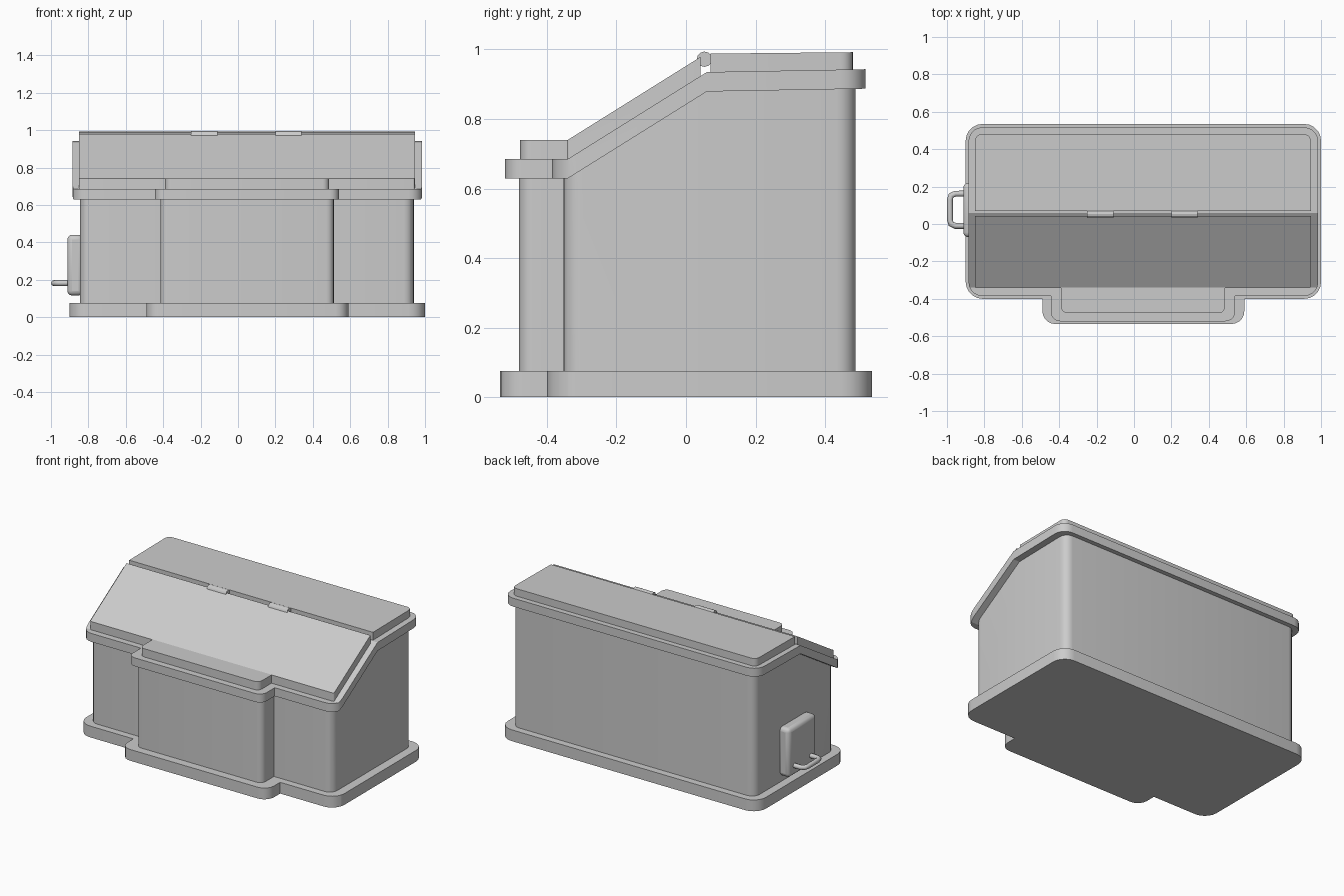
import bpy, bmesh, math
from mathutils import Vector

if "Cube" in bpy.data.objects:
    bpy.data.objects.remove(bpy.data.objects["Cube"])

FOLD_LOW, FOLD_HIGH = -0.34, 0.06


def roof(y):
    """Height of the rim's upper surface: flat, sloped, nearly flat."""
    if y <= FOLD_LOW:
        return 0.685
    if y <= FOLD_HIGH:
        return 0.685 + (y - FOLD_LOW) * 0.25 / (FOLD_HIGH - FOLD_LOW)
    return 0.935 + (y - FOLD_HIGH) * 0.018


def rounded(corners, steps=5):
    """Round each (x, y, radius) corner of an outline."""
    out = []
    n = len(corners)
    for i, (x, y, r) in enumerate(corners):
        p = Vector((x, y))
        if r == 0:
            out.append(p)
            continue
        a = (Vector(corners[i - 1][:2]) - p).normalized() * r
        b = (Vector(corners[(i + 1) % n][:2]) - p).normalized() * r
        for k in range(steps + 1):
            t = k / steps * math.pi / 2
            out.append(p + a * (1 - math.sin(t)) + b * (1 - math.cos(t)))
    return out


def box_outline(x0, x1, y0, y1, r):
    return rounded([(x0, y0, r), (x1, y0, r), (x1, y1, r), (x0, y1, r)])


def tee_outline(x0, x1, yf, yb, bx0, bx1, yn, r, rb):
    """Rectangle with a projecting bay at the front."""
    return rounded([(x0, yf, r), (bx0, yf, 0), (bx0, yn, rb), (bx1, yn, rb),
                    (bx1, yf, 0), (x1, yf, r), (x1, yb, r), (x0, yb, r)])


def prism(name, outline, low, high):
    """Extrude an outline between two height functions of y, folded like the roof."""
    bm = bmesh.new()
    face = bm.faces.new([bm.verts.new((p.x, p.y, 0)) for p in outline])
    ext = bmesh.ops.extrude_face_region(bm, geom=[face])
    for v in ext["geom"]:
        if isinstance(v, bmesh.types.BMVert):
            v.co.z = 1
    for y in (FOLD_LOW, FOLD_HIGH):
        bmesh.ops.bisect_plane(bm, geom=bm.verts[:] + bm.edges[:] + bm.faces[:],
                               plane_co=(0, y, 0), plane_no=(0, 1, 0))
    for v in bm.verts:
        v.co.z = high(v.co.y) if v.co.z > 0.5 else low(v.co.y)
    bmesh.ops.recalc_face_normals(bm, faces=bm.faces[:])
    me = bpy.data.meshes.new(name)
    bm.to_mesh(me)
    bm.free()
    ob = bpy.data.objects.new(name, me)
    bpy.context.collection.objects.link(ob)
    return ob


# Base slab, body and folded rim
prism("base", tee_outline(-0.90, 1.0, -0.40, 0.535, -0.49, 0.59, -0.535, 0.09, 0.07),
      lambda y: 0, lambda y: 0.075)
prism("body", tee_outline(-0.845, 0.94, -0.353, 0.488, -0.415, 0.512, -0.48, 0.055, 0.04),
      lambda y: 0.07, lambda y: roof(y) - 0.03)
prism("roof_rim", tee_outline(-0.885, 0.985, -0.385, 0.517, -0.445, 0.54, -0.52, 0.075, 0.05),
      lambda y: roof(y) - 0.056, roof)

# Hinged front lid and fixed rear lid
prism("front_lid", rounded([(-0.85, -0.343, 0.01), (-0.39, -0.343, 0), (-0.39, -0.477, 0.035),
                            (0.487, -0.477, 0.035), (0.487, -0.343, 0), (0.945, -0.343, 0.01),
                            (0.945, 0.042, 0), (-0.85, 0.042, 0)]),
      lambda y: roof(y) - 0.01, lambda y: roof(y) + 0.055)
prism("rear_lid", rounded([(-0.85, 0.07, 0), (0.945, 0.07, 0),
                           (0.945, 0.48, 0.035), (-0.85, 0.48, 0.035)]),
      lambda y: roof(y) - 0.01, lambda y: 0.988 + 0.01 * (y - 0.07))

# Hinge barrels
for side, x in (("left", -0.18), ("right", 0.27)):
    bpy.ops.mesh.primitive_cylinder_add(vertices=12, radius=0.022, depth=0.14,
                                        location=(x, 0.053, 0.972),
                                        rotation=(0, math.pi / 2, 0))
    bpy.context.object.name = side + "_hinge"

# Side box with softened edges
bpy.ops.mesh.primitive_cube_add(size=1, location=(-0.87, 0.075, 0.278))
side_box = bpy.context.object
side_box.name = "side_box"
side_box.scale = (0.085, 0.29, 0.325)
bpy.ops.object.transform_apply(location=False, rotation=False, scale=True)
bev = side_box.modifiers.new("soft_edges", "BEVEL")
bev.width, bev.segments = 0.025, 3

# Looped handle
path = [(-0.89, -0.01), (-0.955, -0.01), (-0.978, 0.0), (-0.984, 0.022),
        (-0.984, 0.13), (-0.978, 0.152), (-0.955, 0.162), (-0.89, 0.162)]
cu = bpy.data.curves.new("side_handle", "CURVE")
cu.dimensions = "3D"
cu.bevel_depth, cu.bevel_resolution, cu.use_fill_caps = 0.016, 2, True
sp = cu.splines.new("POLY")
sp.points.add(len(path) - 1)
for pt, (x, y) in zip(sp.points, path):
    pt.co = (x, y, 0.182, 1)
bpy.context.collection.objects.link(bpy.data.objects.new("side_handle", cu))

# Smooth rounded corners, keep hard edges
for ob in bpy.context.scene.objects:
    ob.select_set(ob.type == "MESH")
bpy.context.view_layer.objects.active = side_box
bpy.ops.object.shade_smooth_by_angle(angle=math.radians(30))
